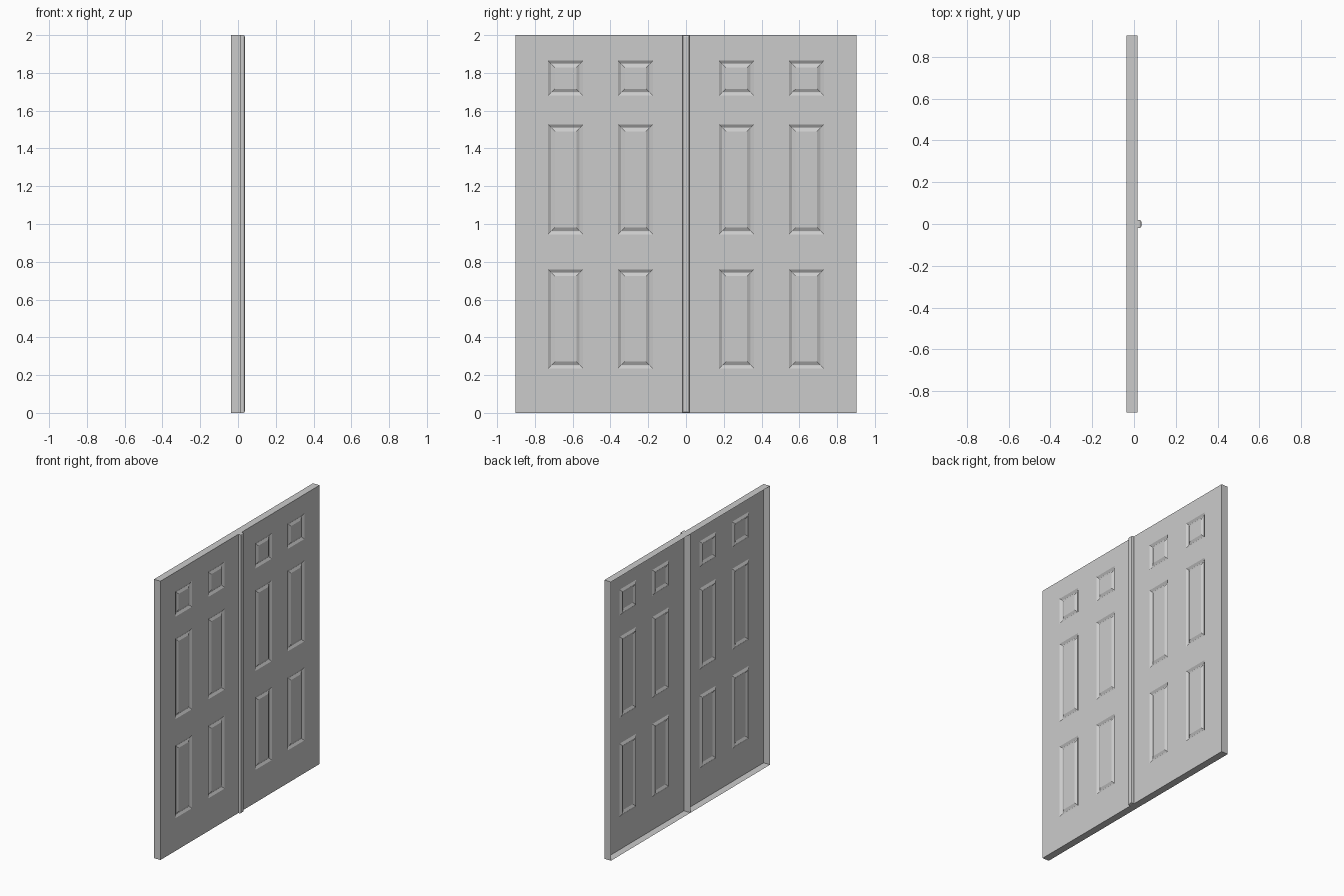
import bpy, bmesh

if "Cube" in bpy.data.objects:
    bpy.data.objects.remove(bpy.data.objects["Cube"])

FRONT, BACK = 0.016, -0.036      # x of the panelled sheet and of the open back
W, H = 0.902, 2.0                # leaf width and height
YS = [0, 0.175, 0.36, 0.545, 0.73, W]
ZS = [0, 0.235, 0.76, 0.945, 1.527, 1.68, 1.865, H]


def finish(bm, name):
    me = bpy.data.meshes.new(name)
    bm.to_mesh(me)
    bm.free()
    ob = bpy.data.objects.new(name, me)
    bpy.context.collection.objects.link(ob)
    return ob


def door_leaf(name, side):
    bm = bmesh.new()
    ys = YS if side > 0 else [-y for y in reversed(YS)]
    # front sheet as a grid whose odd cells are the panels
    v = [[bm.verts.new((FRONT, y, z)) for z in ZS] for y in ys]
    panels = []
    for i in range(len(ys) - 1):
        for j in range(len(ZS) - 1):
            f = bm.faces.new((v[i][j], v[i + 1][j], v[i + 1][j + 1], v[i][j + 1]))
            if i % 2 and j % 2:
                panels.append(f)
    bm.normal_update()
    # thin side walls, leaving the back open
    rim = [e for e in bm.edges if e.is_boundary]
    ext = bmesh.ops.extrude_edge_only(bm, edges=rim)
    bmesh.ops.translate(bm, vec=(BACK - FRONT, 0, 0),
                        verts=[g for g in ext["geom"] if isinstance(g, bmesh.types.BMVert)])
    # sunken moulding groove around each raised panel
    for width, depth in ((0.016, -0.010), (0.003, 0.0), (0.017, 0.009)):
        bm.normal_update()
        bmesh.ops.inset_individual(bm, faces=panels, thickness=width, depth=depth,
                                   use_even_offset=True)
    return finish(bm, name)


door_leaf("left_door_leaf", -1)
door_leaf("right_door_leaf", 1)

# cover strip over the meeting line, rounded on its outer edges
bm = bmesh.new()
bmesh.ops.create_cube(bm, size=1)
for p in bm.verts:
    p.co = (FRONT if p.co.x < 0 else 0.036, p.co.y * 0.038, H if p.co.z > 0 else 0)
outer = [e for e in bm.edges if all(p.co.x > 0.03 for p in e.verts)]
bmesh.ops.bevel(bm, geom=outer, offset=0.009, segments=2, profile=0.5, affect='EDGES')
finish(bm, "meeting_strip")
